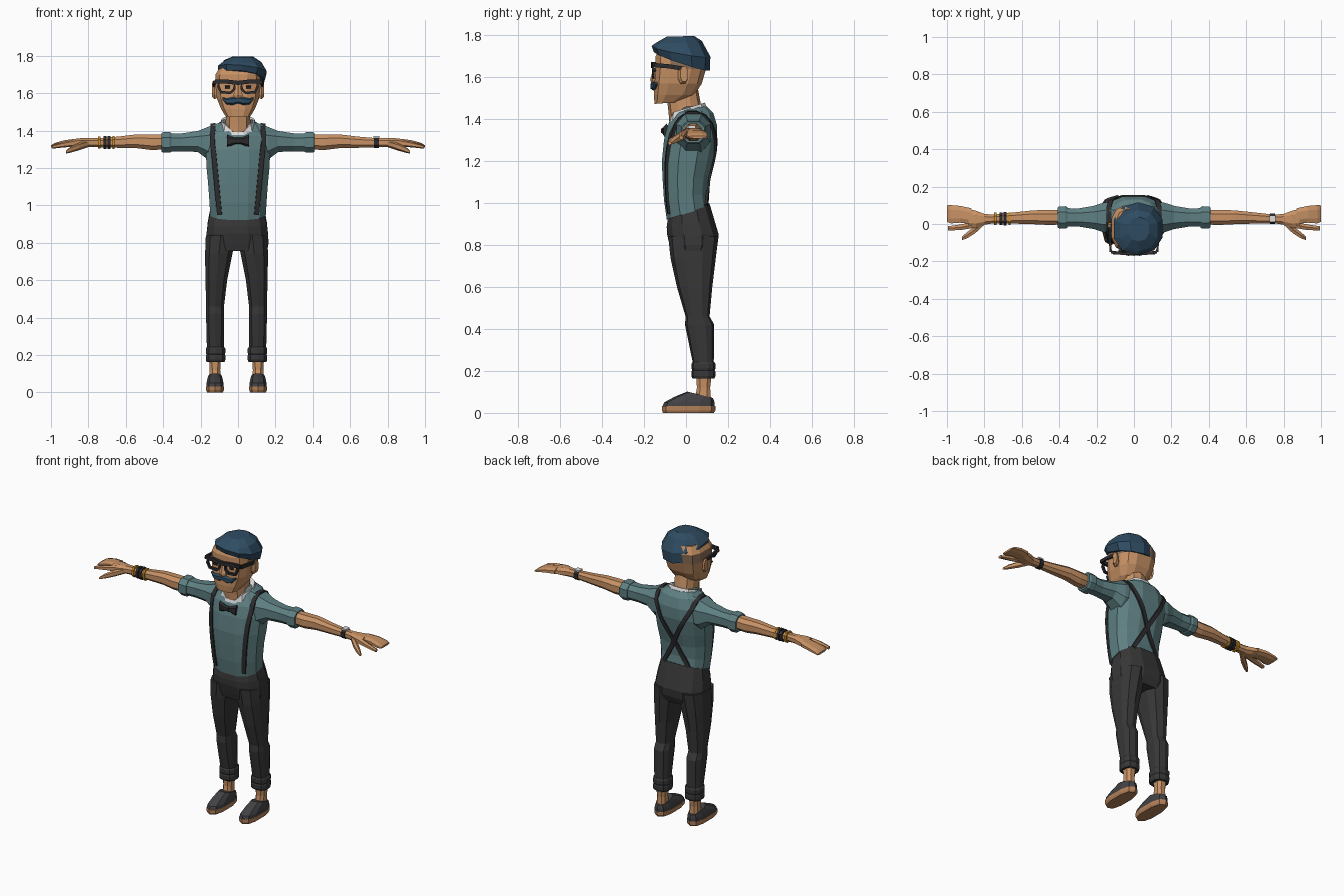
import bpy, bmesh, math
from mathutils import Vector
from mathutils.bvhtree import BVHTree


def mat(name, r, g, b):
    m = bpy.data.materials.new(name)
    m.diffuse_color = [((c / 255 + 0.055) / 1.055) ** 2.4 for c in (r, g, b)] + [1]
    return m


SKIN = mat("skin", 200, 146, 101)
FADE = mat("shaved_hair", 140, 110, 86)
HAIR = mat("blue_hair", 47, 76, 98)
SHIRT = mat("teal_shirt", 94, 127, 130)
PANTS = mat("charcoal_trousers", 56, 55, 55)
DARK = mat("dark_accessory", 44, 43, 46)
SHOE = mat("grey_shoe", 66, 66, 69)
WHITE = mat("white_collar", 222, 222, 222)
GOLD = mat("gold", 205, 145, 35)
SOLE = mat("tan_sole", 178, 128, 88)


def loft(name, rings, *mats, closed=False):
    """Skin a list of equal-length point rings into a solid."""
    bm = bmesh.new()
    vs = [[bm.verts.new(p) for p in r] for r in rings]
    n = len(vs[0])
    pairs = list(zip(vs, vs[1:])) + ([(vs[-1], vs[0])] if closed else [])
    for a, b in pairs:
        for i in range(n):
            j = (i + 1) % n
            bm.faces.new((a[i], a[j], b[j], b[i]))
    if not closed:
        bm.faces.new(vs[0])
        bm.faces.new(vs[-1])
    bmesh.ops.recalc_face_normals(bm, faces=bm.faces)
    me = bpy.data.meshes.new(name)
    bm.to_mesh(me)
    bm.free()
    for m in mats:
        me.materials.append(m)
    ob = bpy.data.objects.new(name, me)
    bpy.context.collection.objects.link(ob)
    return ob


def unit(n, p):
    """Rounded-square outline scaled to fill -1..1."""
    pts = []
    for i in range(n):
        a = 2 * math.pi * (i + 0.5) / n
        c, s = math.cos(a), math.sin(a)
        pts.append((math.copysign(abs(c) ** (2 / p), c), math.copysign(abs(s) ** (2 / p), s)))
    k = max(u for u, v in pts)
    return [(u / k, v / k) for u, v in pts]


def zring(z, x0, x1, y0, y1, tilt=0, roll=0, n=12, p=2.5):
    cx, cy, rx, ry = (x0 + x1) / 2, (y0 + y1) / 2, (x1 - x0) / 2, (y1 - y0) / 2
    return [(cx + u * rx, cy + v * ry, z + tilt * (cy + v * ry) + roll * (cx + u * rx))
            for u, v in unit(n, p)]


def along_x(name, s, secs, m, n=8, p=2.4):
    """Limb-like solid along x; sections are (x, y, z, half depth, half height)."""
    return loft(name, [[(s * x, y + u * ry, z + v * rz) for u, v in unit(n, p)]
                       for x, y, z, ry, rz in secs], m)


def rod(name, pts, w, h, m, closed=False):
    """Square rod through points lying near the face plane."""
    rings = []
    for i, q in enumerate(pts):
        a = pts[i - 1] if (i or closed) else q
        b = pts[(i + 1) % len(pts)] if (i < len(pts) - 1 or closed) else q
        t = (Vector(b) - Vector(a)).normalized()
        up = Vector((0, 1, 0)) if abs(t.y) < 0.8 else Vector((1, 0, 0))
        side = t.cross(up).normalized()
        rings.append([Vector(q) + side * w * i + up * h * j
                      for i, j in ((-1, -1), (1, -1), (1, 1), (-1, 1))])
    return loft(name, rings, m, closed=closed)


# Shirt body, hem higher at the back
torso = loft("shirt_body", [zring(z, -r, r, a, b, t) for z, r, a, b, t in (
    (.95, .148, -.092, .108, .3), (1.03, .153, -.105, .10, .15), (1.12, .16, -.112, .108, 0),
    (1.2, .168, -.115, .128, 0), (1.3, .172, -.105, .148, 0), (1.37, .158, -.088, .148, 0),
    (1.43, .12, -.052, .13, 0), (1.46, .075, -.02, .10, 0))], SHIRT)
solids = [torso]

# Arms, sleeves and hands
for s, side in ((1, "left"), (-1, "right")):
    solids.append(along_x(side + "_sleeve", s, (
        (.09, .035, 1.345, .085, .10), (.16, .035, 1.332, .08, .088), (.215, .035, 1.342, .062, .056),
        (.3, .035, 1.337, .048, .048), (.37, .035, 1.337, .05, .048)), SHIRT))
    along_x(side + "_sleeve_cuff", s, ((.355, .035, 1.337, .054, .05), (.365, .035, 1.337, .06, .055),
            (.40, .035, 1.337, .059, .055), (.41, .035, 1.337, .053, .049)), SHIRT)
    along_x(side + "_forearm", s, (
        (.38, .035, 1.34, .038, .04), (.46, .035, 1.338, .04, .042), (.54, .036, 1.343, .037, .037),
        (.64, .032, 1.338, .03, .03), (.75, .027, 1.335, .023, .024), (.80, .025, 1.335, .029, .024),
        (.845, .025, 1.335, .046, .024), (.885, .03, 1.335, .05, .019)), SKIN)
    along_x(side + "_fingers", s, ((.87, .042, 1.336, .042, .02), (.93, .052, 1.332, .045, .016),
            (.98, .052, 1.322, .049, .012), (1.0, .056, 1.315, .044, .006)), SKIN)
    along_x(side + "_index_finger", s, ((.86, -.005, 1.334, .016, .018), (.93, -.018, 1.325, .015, .013),
            (.995, -.023, 1.312, .011, .008)), SKIN, 6)
    along_x(side + "_thumb", s, ((.80, .012, 1.33, .016, .016), (.85, -.03, 1.315, .02, .018),
            (.895, -.062, 1.298, .016, .014), (.92, -.077, 1.285, .009, .007)), SKIN, 6)


def band(name, s, x, w, r, m):
    along_x(name, s, ((x - w, .028, 1.336, r, r), (x + w, .028, 1.336, r, r)), m)


# Bracelets on one wrist and a watch on the other
for i, (x, w, r, m) in enumerate(((.665, .006, .034, GOLD), (.69, .008, .035, DARK),
                                  (.712, .008, .034, DARK), (.742, .006, .033, GOLD))):
    band("bracelet_%d" % i, -1, x, w, r, m)
band("watch_strap", 1, .74, .014, .029, DARK)
along_x("watch_face", 1, ((.724, .028, 1.364, .018, .006), (.757, .028, 1.364, .018, .006)), WHITE, 4)

# Suspenders laid over the shirt surface
verts, polys = [], []
for ob in solids:
    o = len(verts)
    verts += [v.co.copy() for v in ob.data.vertices]
    polys += [[o + i for i in p.vertices] for p in ob.data.polygons]
tree = BVHTree.FromPolygons(verts, polys)


def strap(name, s):
    front = [((.098 + .04 * t, -1, .95 + .43 * t), (0, 1, 0)) for t in [i / 8 for i in range(9)]]
    top = [((.132, y, 2), (0, 0, -1)) for y in (-.03, .01, .05, .09)]
    back = [((.125 - .21 * t, 1, 1.38 - .39 * t), (0, -1, 0)) for t in [i / 9 for i in range(10)]]
    hits = []
    for q, d in front + top + back:
        loc, nor, _, _ = tree.ray_cast(Vector((q[0] * s, q[1], q[2])), Vector(d))
        if loc:
            hits.append((loc, (nor - Vector(d)).normalized()))
    rings = []
    for i, (q, nor) in enumerate(hits):
        t = hits[min(i + 1, len(hits) - 1)][0] - hits[max(i - 1, 0)][0]
        w = t.cross(nor).normalized() * .013
        rings.append([q - w - nor * .006, q + w - nor * .006, q + w + nor * .009, q - w + nor * .009])
    loft(name, rings, DARK)


strap("left_suspender", 1)
strap("right_suspender", -1)

# Neck and open shirt collar
loft("neck", [zring(z, -r, r, a, b, n=10) for z, r, a, b in (
    (1.36, .068, -.074, .08), (1.43, .066, -.08, .075), (1.54, .064, -.092, .055))], SKIN)
outer = zring(1.40, -.10, .10, -.088, .105, .4)
top = [(x, y, z - (.035 if y < -.04 and abs(x) < .06 else 0))
       for x, y, z in zring(1.452, -.088, .088, -.078, .09, .3)]
inner = [(x, y, z - (.04 if y < -.04 and abs(x) < .05 else 0))
         for x, y, z in zring(1.447, -.072, .072, -.068, .078, .3)]
loft("collar", [outer, top, inner], WHITE)

# Bow tie
for s, side in ((1, "left"), (-1, "right")):
    along_x("bow_" + side, s, ((0, -.102, 1.345, .014, .013), (.02, -.103, 1.345, .011, .017),
                               (.058, -.094, 1.343, .013, .032)), DARK, 6)
along_x("bow_knot", 1, ((-.013, -.105, 1.345, .013, .016), (.013, -.105, 1.345, .013, .016)), DARK, 6)

# Trousers, ankles and shoes
loft("trouser_hips", [zring(z, -r - .004, r - .004, a, b, t) for z, r, a, b, t in (
    (.965, .145, -.085, .112, .3), (.90, .158, -.092, .135, .15), (.85, .164, -.09, .156, 0),
    (.80, .167, -.078, .15, 0), (.755, .16, -.065, .13, 0))], PANTS)
CX = -.008


def stack(name, s, secs, m, n=10, p=2.6):
    loft(name, [zring(z, min(CX + s * i, CX + s * o), max(CX + s * i, CX + s * o), a, b, t, n=n, p=p)
                for z, i, o, a, b, t in secs], m)


for s, side in ((1, "left"), (-1, "right")):
    stack(side + "_trouser_leg", s, (
        (.84, .004, .164, -.08, .15, 0), (.74, .022, .168, -.07, .138, 0), (.6, .05, .166, -.04, .122, 0),
        (.46, .067, .162, 0, .11, 0), (.42, .066, .163, -.002, .132, 0), (.22, .068, .158, .038, .13, 0)), PANTS)
    for k, z in enumerate((.175, .212)):
        stack("%s_trouser_cuff_%d" % (side, k), s, ((z - .012, .064, .16, .034, .133, 0), (z, .06, .164, .028, .138, 0),
              (z + .022, .06, .164, .028, .138, 0), (z + .032, .066, .158, .034, .132, 0)), PANTS)
    stack(side + "_ankle", s, ((.05, .085, .145, .04, .12, 0), (.12, .087, .143, .052, .115, 0),
                               (.18, .083, .147, .048, .122, 0)), SKIN, 8)
    stack(side + "_sole", s, ((0, .073, .157, -.105, .128, 0), (.012, .068, .162, -.11, .135, 0),
                              (.032, .068, .162, -.11, .135, 0)), SOLE)
    stack(side + "_shoe", s, ((.03, .069, .161, -.107, .132, 0), (.05, .07, .16, -.10, .132, 0),
                              (.072, .074, .156, -.05, .13, -.1), (.103, .08, .15, .008, .126, -.25)), SHOE)

# Head with shaved sides and back
head = loft("head", [zring(z, -r, r, a, b, t, p=3) for z, r, a, b, t in (
    (1.485, .066, -.15, -.03, .08), (1.515, .09, -.153, .04, 0), (1.57, .112, -.15, .075, 0),
    (1.64, .121, -.145, .095, 0), (1.70, .12, -.145, .10, 0), (1.745, .095, -.125, .08, 0))], SKIN, FADE)
for f in head.data.polygons:
    if f.center.y > -.07 and 1.61 < f.center.z < 1.71:
        f.material_index = 1

# Swept hair, parted to one side
loft("hair", [zring(z, a, b, c, d, t, r, 10, 2.3) for z, a, b, c, d, t, r in (
    (1.672, -.10, .137, -.148, .108, -.33, -.1), (1.722, -.108, .152, -.158, .11, -.18, -.1),
    (1.772, -.075, .125, -.14, .07, .05, -.05), (1.796, -.03, .08, -.09, .035, .03, 0))], HAIR)

# Ears, glasses, eyes and moustache
for s, side in ((1, "left"), (-1, "right")):
    along_x(side + "_ear", s, ((.105, -.02, 1.605, .014, .028), (.125, -.015, 1.61, .022, .042),
                               (.138, -.008, 1.615, .018, .036)), SKIN, 8)
    lens = [(s * x, -.156, z) for x, z in ((.018, 1.655), (.10, 1.66), (.105, 1.635), (.09, 1.605),
                                           (.04, 1.602), (.021, 1.62))]
    rod(side + "_glasses_rim", lens, .007, .007, DARK, True)
    rod(side + "_glasses_brow", [(0, -.158, 1.655), (s * .06, -.158, 1.662), (s * .122, -.15, 1.662)],
        .011, .008, DARK)
    rod(side + "_glasses_temple", [(s * .124, -.15, 1.658), (s * .129, -.08, 1.652), (s * .127, -.005, 1.64)],
        .01, .006, DARK)
    along_x(side + "_eye", s, ((.044, -.147, 1.632, .004, .007), (.07, -.147, 1.632, .004, .007)), DARK, 6)
    along_x(side + "_moustache", s, ((0, -.155, 1.562, .013, .014), (.03, -.156, 1.558, .014, .019),
            (.06, -.15, 1.556, .013, .014), (.084, -.143, 1.572, .007, .006)), HAIR, 6)

# Nose
loft("nose", [zring(z, -r, r, a, -.13, n=6, p=2) for z, r, a in (
    (1.572, .02, -.163), (1.59, .024, -.168), (1.645, .011, -.152))], SKIN)
